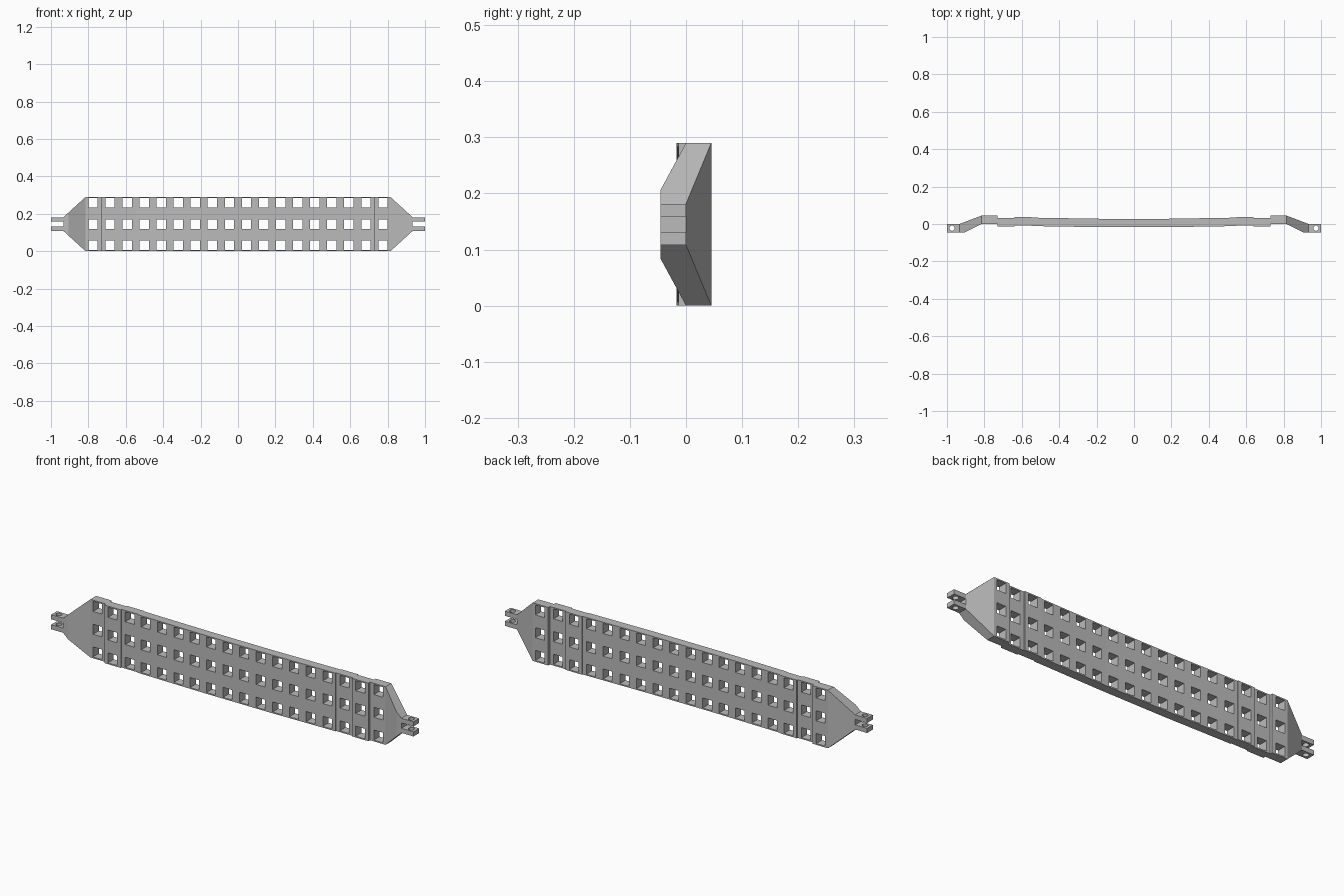
import bpy, bmesh

if "Cube" in bpy.data.objects:
    bpy.data.objects.remove(bpy.data.objects["Cube"])

H = 0.29           # plate height
PITCH = 0.0912     # hole spacing along the plate
HOLE = 0.05
T = 0.045          # plate thickness

grey = bpy.data.materials.new("grey")
grey.diffuse_color = (0.5, 0.5, 0.5, 1)
grey.use_nodes = True
grey.node_tree.nodes["Principled BSDF"].inputs["Base Color"].default_value = grey.diffuse_color


def prism(name, points, axis, lo, hi):
    """Closed outline extruded along y (points are x, z) or z (points are x, y)."""
    bm = bmesh.new()
    put = (lambda a, b, d: (a, d, b)) if axis == 'y' else (lambda a, b, d: (a, b, d))
    face = bm.faces.new([bm.verts.new(put(a, b, lo)) for a, b in points])
    side = bmesh.ops.extrude_face_region(bm, geom=[face])
    shift = put(0, 0, hi - lo)
    bmesh.ops.translate(bm, vec=shift,
                        verts=[v for v in side['geom'] if isinstance(v, bmesh.types.BMVert)])
    bmesh.ops.recalc_face_normals(bm, faces=bm.faces)
    mesh = bpy.data.meshes.new(name)
    bm.to_mesh(mesh)
    bm.free()
    mesh.materials.append(grey)
    ob = bpy.data.objects.new(name, mesh)
    bpy.context.collection.objects.link(ob)
    return ob


def cut(ob, tool, operation):
    mod = ob.modifiers.new(operation.lower(), 'BOOLEAN')
    mod.operation, mod.object, mod.solver = operation, tool, 'EXACT'
    tool.hide_render = True
    tool.hide_set(True)


def mirrored(right):
    return right + [(-x, y) for x, y in reversed(right)]


# Bowed plate with stepped joints and cranked ends, seen from above
front = [(0.182, -0.017), (0.365, -0.014), (0.547, -0.011), (0.547, -0.007), (0.638, -0.007),
         (0.638, -0.013), (0.729, -0.013), (0.729, 0.0), (0.815, 0.0),
         (0.906, -T), (1.1, -T)]
back = [(1.1, 0.0), (0.934, 0.0), (0.815, T), (0.729, T), (0.729, 0.032),
        (0.638, 0.032), (0.638, 0.038), (0.547, 0.038), (0.547, 0.034), (0.365, 0.031), (0.182, 0.028)]
plate = prism("perforated_plate", mirrored(front + back), 'z', -0.1, 0.4)

# Front outline: tapered ends with forked lugs
m = H / 2
upper = [(0.815, H), (0.934, m + 0.0365), (1, m + 0.0365), (1, m + 0.0135), (0.934, m + 0.0135)]
lower = [(x, H - z) for x, z in reversed(upper)]
outline = prism("outline_cutter", mirrored(upper + lower), 'y', -0.2, 0.2)
cut(plate, outline, 'INTERSECT')

# Three rows of eighteen square holes
bm = bmesh.new()
for i in range(18):
    for j in (-1, 0, 1):
        box = bmesh.ops.create_cube(bm, size=1)['verts']
        bmesh.ops.scale(bm, vec=(HOLE, 0.4, HOLE), verts=box)
        bmesh.ops.translate(bm, vec=((i - 8.5) * PITCH, 0, m + j * 0.1135), verts=box)
# Round pin holes in the lugs
for x in (-0.973, 0.973):
    pin = bmesh.ops.create_cone(bm, cap_ends=True, segments=24, radius1=0.014,
                                radius2=0.014, depth=0.4)['verts']
    bmesh.ops.translate(bm, vec=(x, -T / 2, m), verts=pin)
mesh = bpy.data.meshes.new("hole_cutters")
bm.to_mesh(mesh)
bm.free()
mesh.materials.append(grey)
holes = bpy.data.objects.new("hole_cutters", mesh)
bpy.context.collection.objects.link(holes)
cut(plate, holes, 'DIFFERENCE')
